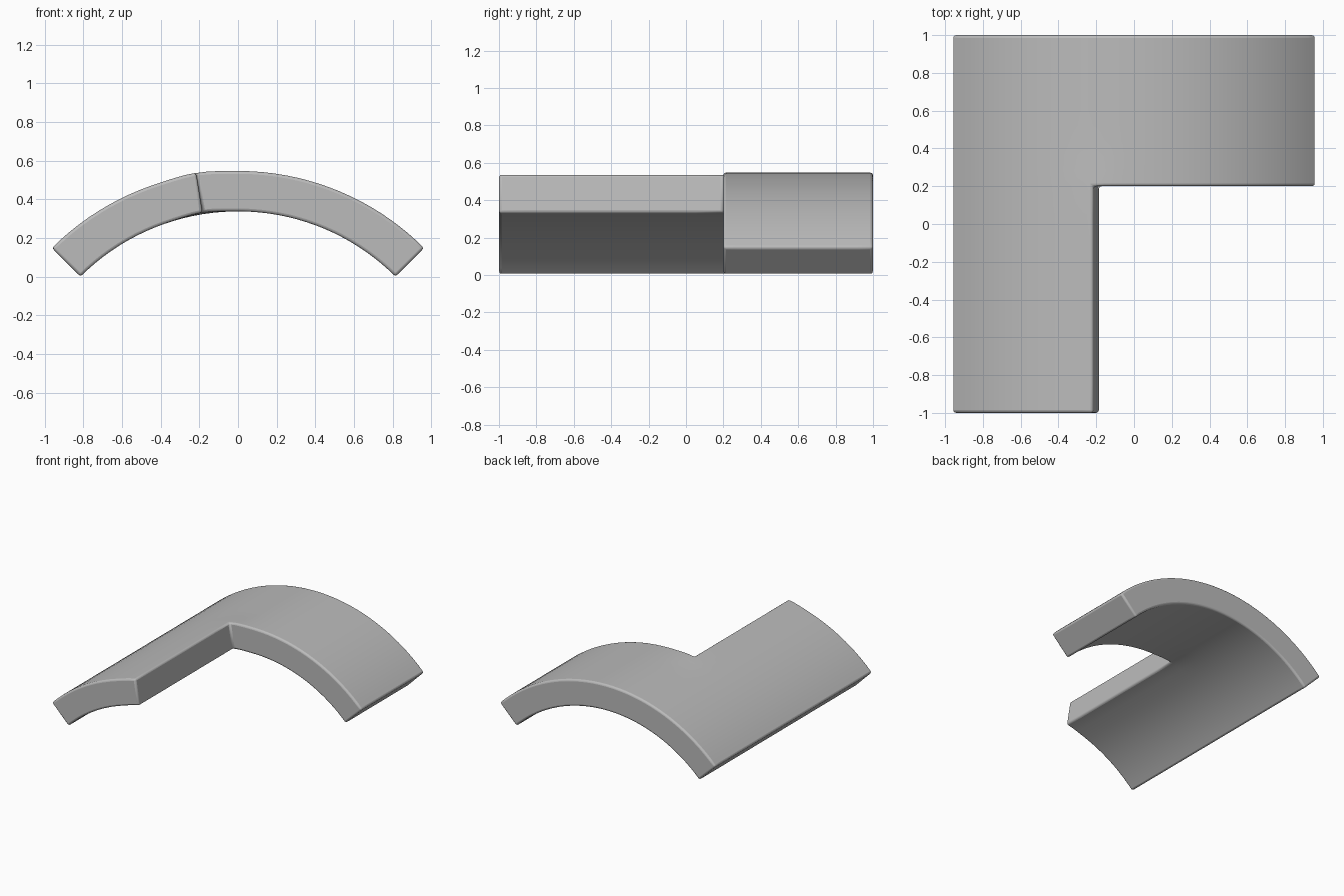
import bpy, bmesh, math

if "Cube" in bpy.data.objects:
    bpy.data.objects.remove(bpy.data.objects["Cube"])

OUTER_R, INNER_R, CENTRE_Z = 1.362, 1.153, -0.815
HALF_ANGLE = math.radians(45)
CUT_ANGLE = math.radians(-9.1)     # side of the long leg
CUT_Y = 0.2                        # front of the wide arm


def steps(a, b, n):
    return [a + (b - a) * i / n for i in range(n)]


def bend(angle, y, radius):
    """Wrap a flat point onto the arch, slightly lifted along the leg's cut edge."""
    depth = max(0.0, y - CUT_Y)
    lift = 0.008 * math.exp(-((angle - CUT_ANGLE) / 0.09) ** 2 - (depth / 0.12) ** 2)
    r = radius + lift
    return (r * math.sin(angle), y, CENTRE_Z + r * math.cos(angle))


# L-shaped grid of cells in angle and depth
angles = steps(-HALF_ANGLE, CUT_ANGLE, 14) + steps(CUT_ANGLE, HALF_ANGLE, 22) + [HALF_ANGLE]
depths = steps(-1, CUT_Y, 8) + steps(CUT_Y, 1, 10) + [1]
cells = {(i, j) for i in range(len(angles) - 1) for j in range(len(depths) - 1)
         if i < 14 or j >= 8}

bm = bmesh.new()
verts = {}


def vert(i, j, radius):
    key = (i, j, radius)
    if key not in verts:
        verts[key] = bm.verts.new(bend(angles[i], depths[j], radius))
    return verts[key]


for i, j in cells:
    ring = [(i, j), (i + 1, j), (i + 1, j + 1), (i, j + 1)]
    # outer and inner skins
    for radius in (OUTER_R, INNER_R):
        bm.faces.new([vert(*c, radius) for c in ring])
    # rim walls where the L ends
    neighbours = [(i, j - 1), (i + 1, j), (i, j + 1), (i - 1, j)]
    for k, n in enumerate(neighbours):
        if n not in cells:
            a, b = ring[k], ring[(k + 1) % 4]
            bm.faces.new([vert(*a, OUTER_R), vert(*b, OUTER_R),
                          vert(*b, INNER_R), vert(*a, INNER_R)])

bmesh.ops.recalc_face_normals(bm, faces=bm.faces)
mesh = bpy.data.meshes.new("curved_corner_panel")
bm.to_mesh(mesh)
bm.free()

panel = bpy.data.objects.new("curved_corner_panel", mesh)
bpy.context.collection.objects.link(panel)

grey = bpy.data.materials.new("plain_grey")
grey.diffuse_color = (0.5, 0.5, 0.5, 1)
grey.use_nodes = True
grey.node_tree.nodes["Principled BSDF"].inputs["Base Color"].default_value = grey.diffuse_color
mesh.materials.append(grey)

# small rounded edges
bevel = panel.modifiers.new("rounded_edges", 'BEVEL')
bevel.width = 0.015
bevel.segments = 3
bevel.limit_method = 'ANGLE'
bevel.angle_limit = math.radians(40)

bpy.context.view_layer.objects.active = panel
panel.select_set(True)
bpy.ops.object.shade_smooth_by_angle(angle=math.radians(40))
